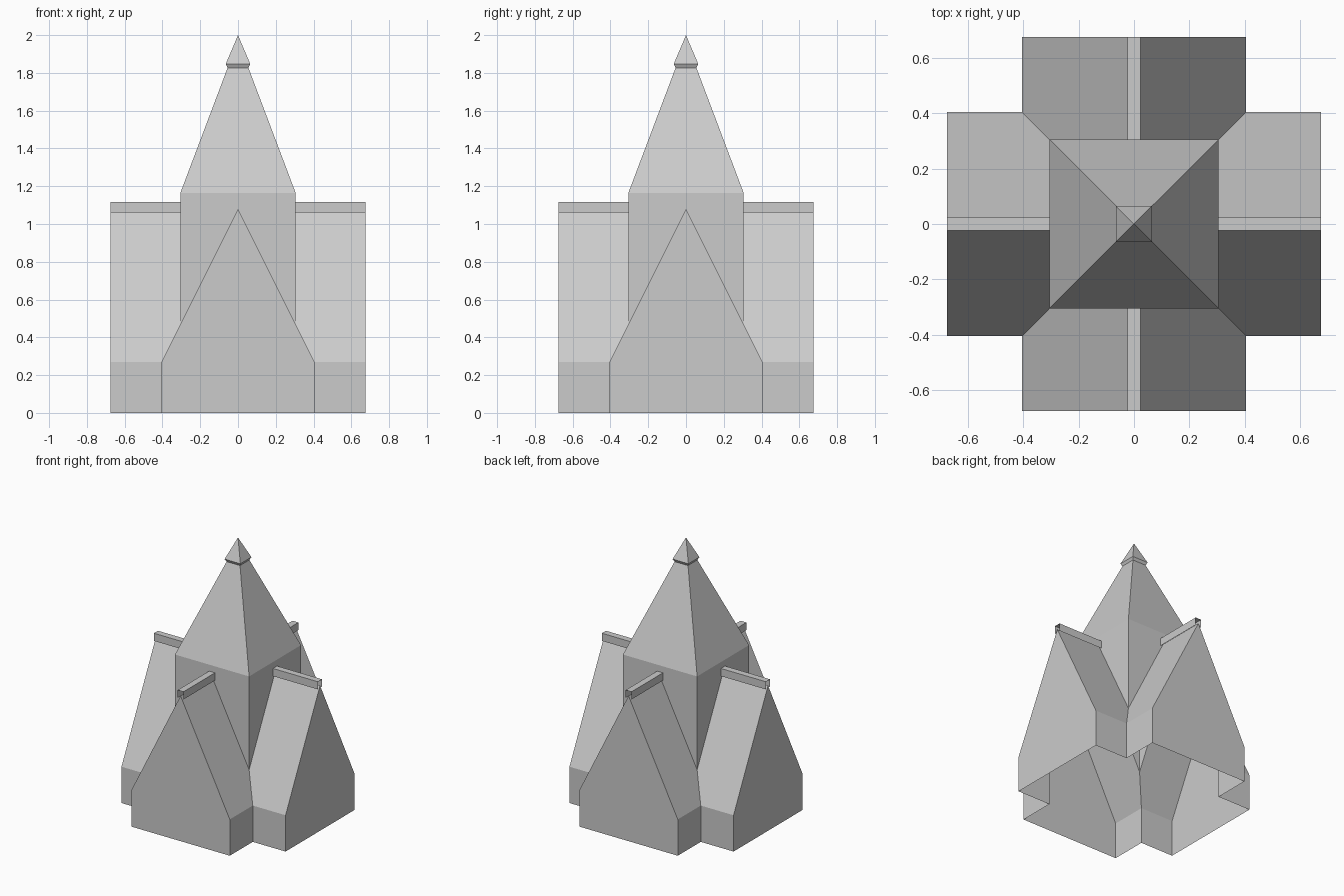
import bpy, bmesh, math
from mathutils import Matrix

if "Cube" in bpy.data.objects:
    bpy.data.objects.remove(bpy.data.objects["Cube"])

W, L, T = 0.405, 0.675, 0.305           # wing half width, wing reach, tower half width
EAVE, RIDGE, TOP = 0.27, 1.08, 1.165    # heights
VALLEY = RIDGE - T * (RIDGE - EAVE) / W  # where roofs meet the tower corner


def four_way(name, faces):
    """Make an object from faces of the front side, repeated around z."""
    bm = bmesh.new()
    for k in range(4):
        rot = Matrix.Rotation(k * math.pi / 2, 4, 'Z')
        for f in faces:
            vs = [bm.verts.new(p) for p in f]
            bm.faces.new(vs)
            bmesh.ops.transform(bm, matrix=rot, verts=vs)
    bmesh.ops.remove_doubles(bm, verts=bm.verts, dist=0.0005)
    me = bpy.data.meshes.new(name)
    bm.to_mesh(me)
    bm.free()
    ob = bpy.data.objects.new(name, me)
    bpy.context.collection.objects.link(ob)
    return ob


def mirror(face):
    return [(-x, y, z) for x, y, z in reversed(face)]


# gabled wings, open underneath
gable = [(-W, -L, 0), (W, -L, 0), (W, -L, EAVE), (0, -L, RIDGE), (-W, -L, EAVE)]
wall = [(W, -L, 0), (W, -W, 0), (W, -W, EAVE), (W, -L, EAVE)]
roof = [(W, -L, EAVE), (W, -W, EAVE), (T, -T, VALLEY), (0, -T, RIDGE), (0, -L, RIDGE)]
four_way("gabled_wings", [gable, wall, mirror(wall), roof, mirror(roof)])

# tower walls above the wing roofs, then the spire with its flared cap
half = [(0, -T, RIDGE), (T, -T, VALLEY), (T, -T, TOP), (0, -T, TOP)]
rings = [(T, TOP), (0.055, 1.827), (0.065, 1.847)]
faces = [half, mirror(half)]
for (a, z0), (b, z1) in zip(rings, rings[1:]):
    faces.append([(-a, -a, z0), (a, -a, z0), (b, -b, z1), (-b, -b, z1)])
a, z0 = rings[-1]
faces.append([(-a, -a, z0), (a, -a, z0), (0, 0, 2)])
four_way("tower_and_spire", faces)

# open-ended ridge covers
R, Z0, Z1 = 0.024, 1.06, 1.117
side = [(R, -L, Z0), (R, -T, Z0), (R, -T, Z1), (R, -L, Z1)]
top = [(-R, -L, Z1), (R, -L, Z1), (R, -T, Z1), (-R, -T, Z1)]
four_way("ridge_covers", [side, mirror(side), top])
